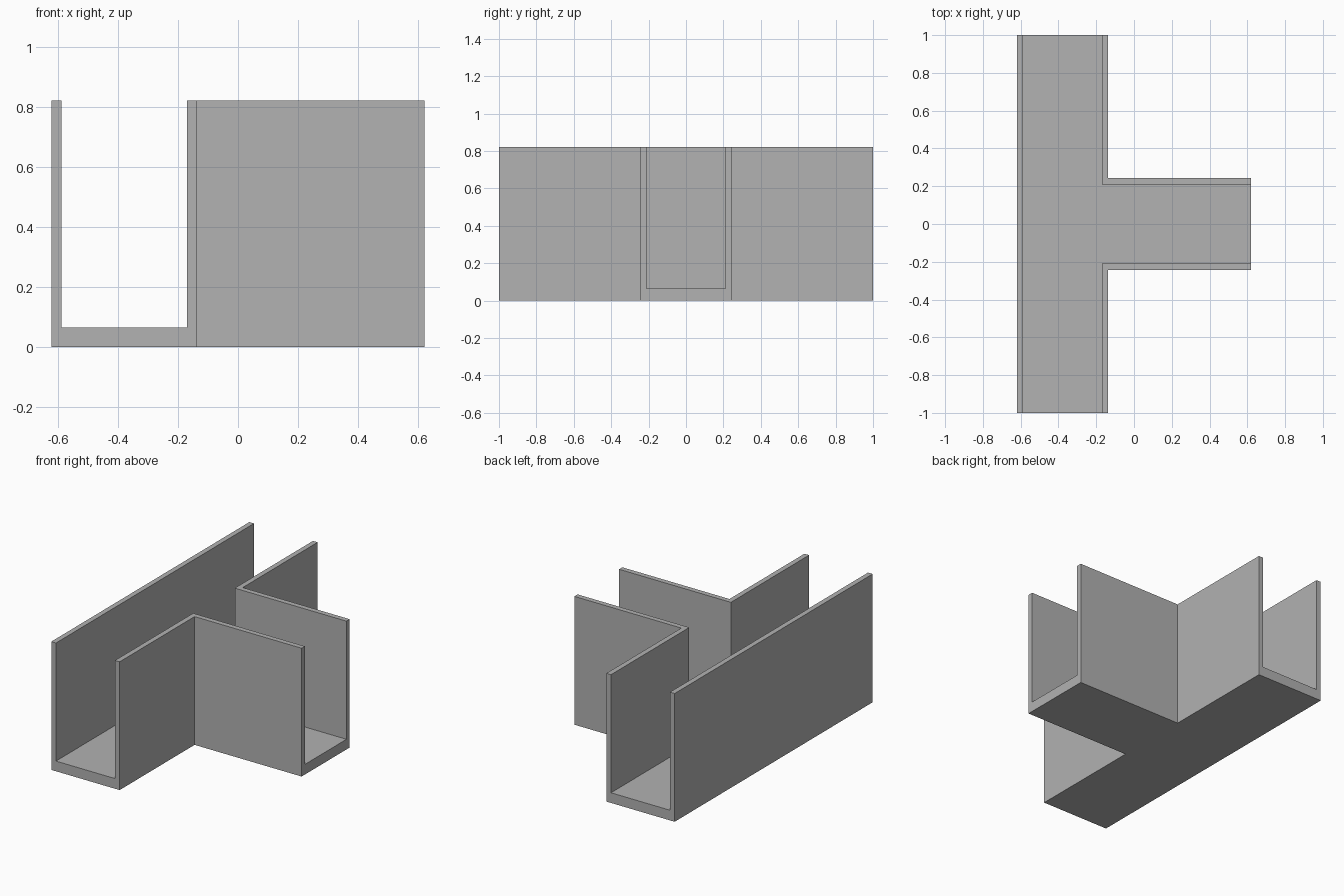
import bpy
import bmesh

HEIGHT, FLOOR, WALL = 0.82, 0.065, 0.033
LEFT, INNER, RIGHT = -0.62, -0.137, 0.62   # run outer side, run branch side, branch end
BRANCH = 0.243                             # half width of the branch
OVER = 0.1                                 # cutter overshoot at the open ends

cube = bpy.data.objects.get("Cube")
if cube:
    bpy.data.objects.remove(cube, do_unlink=True)

# One plain grey colour
grey = bpy.data.materials.new("plain_grey")
grey.use_nodes = True
colour = (0.445, 0.445, 0.445, 1)
grey.diffuse_color = colour
grey.node_tree.nodes["Principled BSDF"].inputs["Base Color"].default_value = colour


def tee_prism(name, left, inner, right, half_length, half_branch, bottom, top):
    """Extrude a T-shaped plan between two heights."""
    half = [(left, half_length), (inner, half_length),
            (inner, half_branch), (right, half_branch)]
    outline = half + [(x, -y) for x, y in reversed(half)]
    bm = bmesh.new()
    face = bm.faces.new([bm.verts.new((x, y, bottom)) for x, y in outline])
    ext = bmesh.ops.extrude_face_region(bm, geom=[face])
    verts = [v for v in ext["geom"] if isinstance(v, bmesh.types.BMVert)]
    bmesh.ops.translate(bm, verts=verts, vec=(0, 0, top - bottom))
    bmesh.ops.recalc_face_normals(bm, faces=bm.faces)
    mesh = bpy.data.meshes.new(name)
    bm.to_mesh(mesh)
    bm.free()
    mesh.materials.append(grey)
    obj = bpy.data.objects.new(name, mesh)
    bpy.context.collection.objects.link(obj)
    return obj


# Solid tee and the channel that hollows it, open at the top and three ends
channel = tee_prism("tee_channel", LEFT, INNER, RIGHT, 1, BRANCH, 0, HEIGHT)
cutter = tee_prism("channel_cutter", LEFT + WALL, INNER - WALL, RIGHT + OVER,
                   1 + OVER, BRANCH - WALL, FLOOR, HEIGHT + OVER)

cut = channel.modifiers.new("hollow", 'BOOLEAN')
cut.operation = 'DIFFERENCE'
cut.solver = 'EXACT'
cut.object = cutter

# Apply the cut and drop the cutter
bpy.context.view_layer.objects.active = channel
bpy.ops.object.modifier_apply(modifier=cut.name)
bpy.data.objects.remove(cutter, do_unlink=True)
